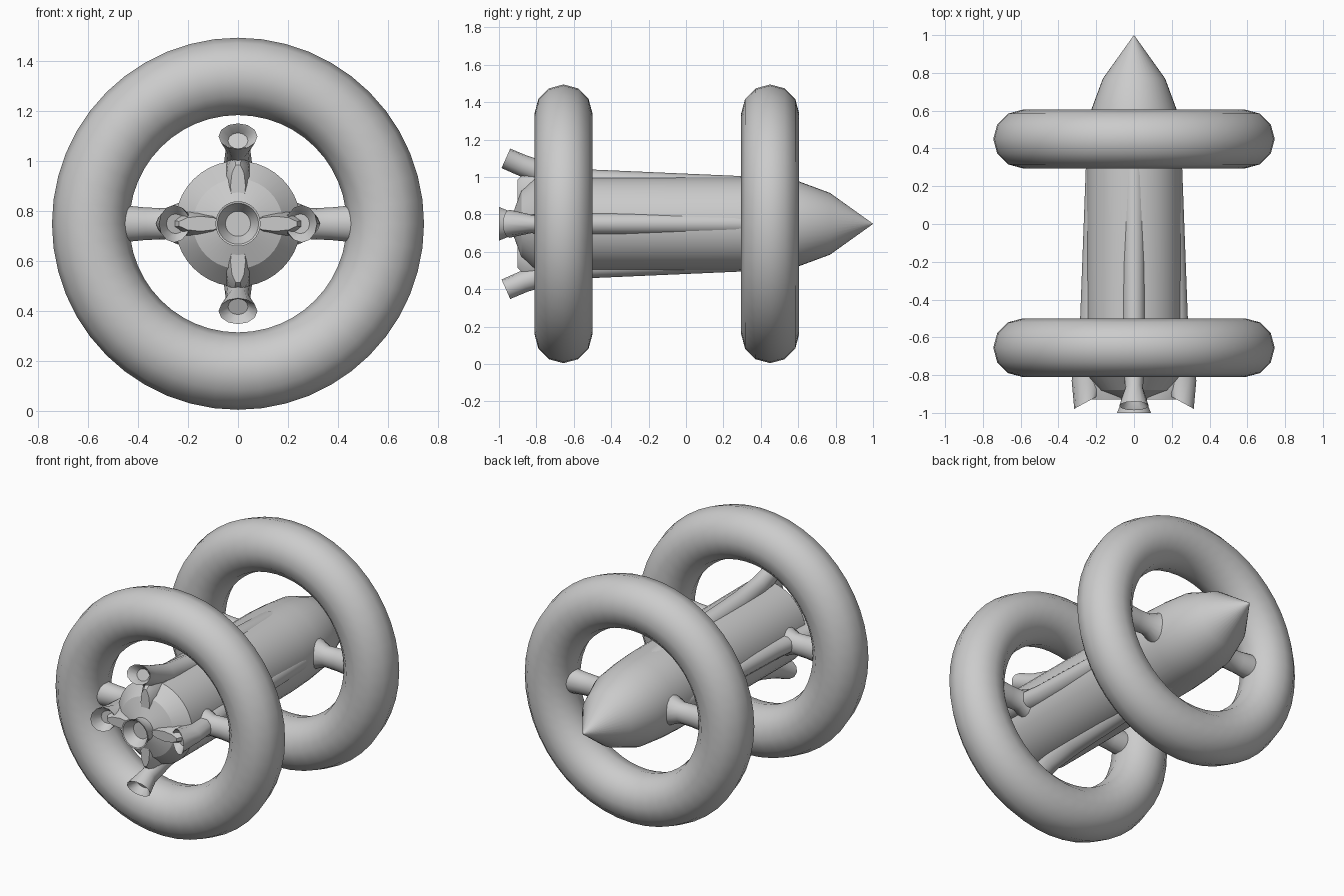
import bpy, bmesh, math
from mathutils import Vector, Matrix

if "Cube" in bpy.data.objects:
    bpy.data.objects.remove(bpy.data.objects["Cube"])

CZ = 0.75  # height of the long axis


def make(name, rings, closed_ends=True, angle=35):
    """Skin a list of equal-length vertex rings into a smooth object."""
    bm = bmesh.new()
    vs = [[bm.verts.new(p) for p in r] for r in rings]
    n = len(rings[0])
    for a, b in zip(vs, vs[1:]):
        for i in range(n):
            j = (i + 1) % n
            bm.faces.new((a[i], a[j], b[j], b[i]))
    if closed_ends:
        bm.faces.new(vs[0])
        bm.faces.new(vs[-1])
    bmesh.ops.remove_doubles(bm, verts=bm.verts, dist=1e-5)
    bmesh.ops.recalc_face_normals(bm, faces=bm.faces)
    me = bpy.data.meshes.new(name)
    bm.to_mesh(me)
    bm.free()
    ob = bpy.data.objects.new(name, me)
    bpy.context.collection.objects.link(ob)
    bpy.ops.object.select_all(action='DESELECT')
    ob.select_set(True)
    bpy.context.view_layer.objects.active = ob
    bpy.ops.object.shade_smooth_by_angle(angle=math.radians(angle))
    return ob


def lathe(name, profile, n=40, angle=35):
    """Revolve (y, radius) points around the long axis."""
    rings = [[(r * math.cos(2 * math.pi * i / n), y, CZ + r * math.sin(2 * math.pi * i / n))
              for i in range(n)] for y, r in profile]
    return make(name, rings, True, angle)


# Fuselage with pointed nose, rear cone and hollow centre nozzle
lathe("fuselage", [(1.0, 0.0005), (0.77, 0.165), (0.60, 0.228), (0.45, 0.243), (0.3, 0.25),
                   (-0.80, 0.252), (-0.88, 0.18), (-0.92, 0.07), (-0.95, 0.07),
                   (-1.0, 0.09), (-0.998, 0.082), (-0.94, 0.05)], angle=25)

# Two wheels
for label, y in (("rear_wheel", 0.45), ("front_wheel", -0.655)):
    bpy.ops.mesh.primitive_torus_add(major_radius=0.59, minor_radius=0.155,
                                     major_segments=48, minor_segments=12,
                                     location=(0, y, CZ), rotation=(math.pi / 2, 0, 0))
    ob = bpy.context.object
    ob.name = label
    bpy.ops.object.shade_smooth_by_angle(angle=math.radians(40))

    # Side struts, flared at the body and at the tyre
    for side in (-1, 1):
        prof = [(0.16, 0.12), (0.235, 0.085), (0.29, 0.062), (0.37, 0.065), (0.47, 0.075)]
        rings = [[(side * x, y + r * 0.9 * math.cos(2 * math.pi * i / 16),
                   CZ + r * math.sin(2 * math.pi * i / 16)) for i in range(16)]
                 for x, r in prof]
        make(label + "_strut", rings)


def booster(name, turn, sections, n=12):
    """Loft a faired tube; section = (y, distance, radial half, side half, tilt)."""
    rot = Matrix.Rotation(turn, 3, 'Y')
    rings = []
    for y, d, h, w, tilt in sections:
        ring = []
        for i in range(n):
            a = 2 * math.pi * i / n
            u = h * math.sin(a)
            p = rot @ Vector((w * math.cos(a), y + u * math.sin(tilt), d + u * math.cos(tilt)))
            ring.append(p + Vector((0, 0, CZ)))
        rings.append(ring)
    make(name, rings, True, 40)


# Upper and lower boosters splay outwards, side ones less so
tall = [(0.42, 0.18, 0.05, 0.05, 0), (0.3, 0.19, 0.065, 0.06, 0),
        (-0.50, 0.222, 0.068, 0.062, 0), (-0.70, 0.25, 0.065, 0.055, 0.2),
        (-0.87, 0.31, 0.058, 0.048, 0.4), (-0.963, 0.35, 0.057, 0.078, 0.42),
        (-0.955, 0.347, 0.05, 0.068, 0.42), (-0.92, 0.332, 0.035, 0.04, 0.42)]
wide = [(0.42, 0.18, 0.05, 0.05, 0), (0.3, 0.19, 0.065, 0.06, 0),
        (-0.50, 0.217, 0.068, 0.062, 0), (-0.70, 0.24, 0.075, 0.055, 0.15),
        (-0.83, 0.25, 0.08, 0.05, 0.0), (-0.945, 0.255, 0.07, 0.075, -0.5),
        (-0.935, 0.255, 0.06, 0.066, -0.5), (-0.90, 0.25, 0.04, 0.04, -0.4)]
for k, label in enumerate(("top", "right", "bottom", "left")):
    booster(label + "_booster", k * math.pi / 2, tall if k % 2 == 0 else wide)

# Webs joining the boosters to the centre nozzle
for k in range(4):
    far = -0.90 if k % 2 == 0 else -0.93
    booster("nozzle_web", k * math.pi / 2,
            [(-0.76, 0.18, 0.12, 0.06, 0), (-0.86, 0.17, 0.11, 0.05, 0),
             (far, 0.15, 0.09, 0.03, 0)], 10)
